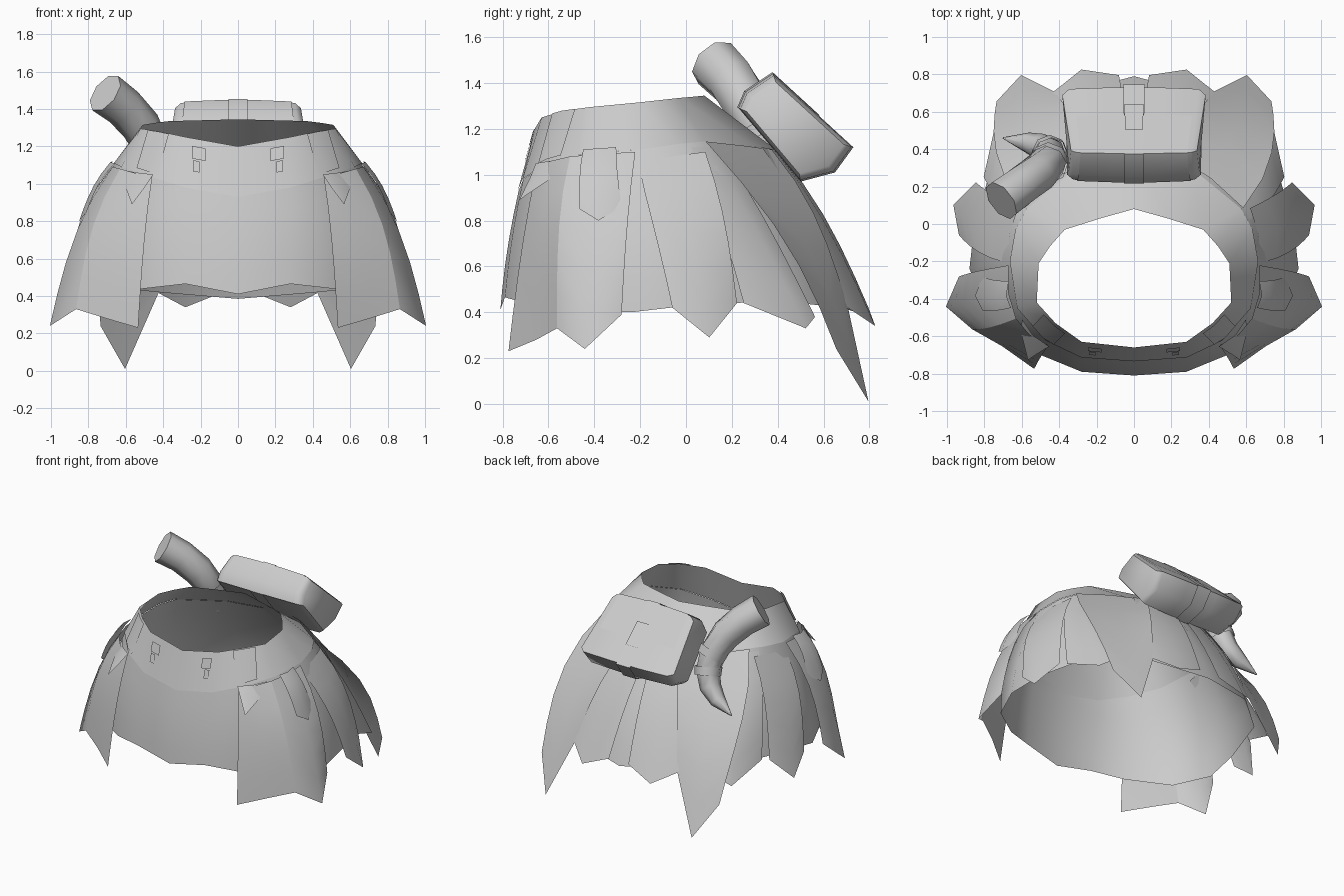
import bpy, bmesh, math
from mathutils import Vector

if "Cube" in bpy.data.objects:
    bpy.data.objects.remove(bpy.data.objects["Cube"])

GREY = (0.6, 0.6, 0.6, 1)
grey = bpy.data.materials.new("plain_grey")
grey.use_nodes = True
grey.diffuse_color = GREY
grey.node_tree.nodes["Principled BSDF"].inputs["Base Color"].default_value = GREY
parts = []


def loft(name, rows, closed=False, caps=False, mirror=False):
    """Skin a list of equal-length point rows."""
    bm = bmesh.new()
    grid = [[bm.verts.new(p) for p in row] for row in rows]
    n = len(rows[0])
    for a, b in zip(grid, grid[1:]):
        for i in range(n if closed else n - 1):
            j = (i + 1) % n
            bm.faces.new((a[i], a[j], b[j], b[i]))
    if caps:
        bm.faces.new(grid[0])
        bm.faces.new(grid[-1])
    bmesh.ops.recalc_face_normals(bm, faces=bm.faces)
    mesh = bpy.data.meshes.new(name)
    bm.to_mesh(mesh)
    bm.free()
    mesh.materials.append(grey)
    ob = bpy.data.objects.new(name, mesh)
    bpy.context.collection.objects.link(ob)
    if mirror:
        ob.modifiers.new("mirror", 'MIRROR')
    parts.append(ob)


def outward(p, d):
    """Push a point away from the vertical axis of the waist."""
    r = Vector((p[0], p[1] + 0.15, 0)).normalized()
    return Vector(p) + r * d


def flap(name, top_a, top_b, low_a, tip, low_b, bulges=(.05, .05), gap=0.012):
    """A hanging cloth panel with a pointed lower edge, on both sides."""
    top_a, top_b, low_a, tip, low_b = map(Vector, (top_a, top_b, low_a, tip, low_b))
    mid = outward((top_a + top_b) / 2, 0.02)
    first, last = bulges
    edges = ((top_a, low_a, first), (mid, tip, (first + last) / 2), (top_b, low_b, last))
    rows = []
    for k in range(6):
        t = k / 5
        rows.append([outward(a.lerp(b, t), (gap + bulge * 4 * t * (1 - t)) * (1 - 0.5 * t))
                     for a, b, bulge in edges])
    loft(name, rows, mirror=True)


# Waistband and underskirt, half rings from front to back
rim = [(0, -.66, 1.2), (.28, -.63, 1.25), (.42, -.53, 1.28), (.52, -.42, 1.295),
       (.51, -.21, 1.315), (.45, -.12, 1.325), (.37, -.03, 1.335), (.18, .03, 1.34), (0, .08, 1.345)]
waist = [(0, -.73, .93), (.28, -.71, .98), (.47, -.62, 1.04), (.62, -.45, 1.09),
         (.66, -.2, 1.11), (.63, -.03, 1.135), (.57, .08, 1.145), (.3, .3, 1.12), (0, .4, 1.1)]
hem = [(0, -.81, .41), (.28, -.79, .465), (.5, -.7, .44), (.76, -.5, .4),
       (.88, -.24, .4), (.85, .02, .43), (.73, .4, .45), (.42, .68, .42), (0, .79, .385)]
loft("waistband", [rim, [outward(p, .004) for p in waist]], mirror=True)
skirt_rows = []
for k in range(6):
    t = k / 5
    row = []
    for a, b in zip(waist, hem):
        bulge = 0.01 if a[1] < -.5 else 0.04
        row.append(outward(Vector(a).lerp(Vector(b), t), bulge * 4 * t * (1 - t)))
    skirt_rows.append(row)
loft("underskirt", skirt_rows, mirror=True)

# Hanging panels
flap("front_side_panel", (.45, -.64, 1.04), (.62, -.5, 1.08),
     (.53, -.77, .23), (.7, -.65, .28), (.86, -.56, .33), (.02, .07))
flap("side_panel", (.62, -.5, 1.08), (.66, -.22, 1.1),
     (.86, -.56, .33), (1, -.44, .24), (.93, -.28, .39), (.07, .08))
flap("rear_side_panel", (.66, -.21, 1.06), (.61, .08, 1.1),
     (.93, -.06, .42), (.96, .1, .29), (.84, .22, .44), (.07, .07))
flap("tucked_panel", (.61, .02, 1.12), (.5, .15, 1.12),
     (.8, .25, .44), (.74, .52, .33), (.66, .56, .38), (.05, .03), 0.008)
flap("back_corner_panel", (.57, .08, 1.145), (.2, .36, 1.11),
     (.73, .65, .24), (.6, .79, .01), (.42, .7, .42), (.15, .07), 0.015)
flap("back_panel", (.28, .32, 1.12), (.02, .39, 1.1),
     (.43, .7, .42), (.28, .82, .34), (.08, .79, .42), (.05, .05))
flap("side_tab", (.64, -.44, 1.11), (.65, -.3, 1.12),
     (.8, -.46, .85), (.84, -.38, .8), (.8, -.28, .86), (.03, .03), 0.02)
flap("belt_tail", (.44, -.64, 1.05), (.58, -.5, 1.07),
     (.5, -.68, .97), (.56, -.72, .89), (.6, -.56, 1), (0, 0), 0.02)


def band_point(x, t, lift):
    """Point on the front of the waistband at width x and drop t."""
    pts = [Vector(r).lerp(Vector(w), t) for r, w in zip(rim[:4], waist[:4])]
    a, b = next((a, b) for a, b in zip(pts, pts[1:]) if a.x <= x <= b.x)
    return outward(a.lerp(b, (x - a.x) / (b.x - a.x)), lift)


def band_plate(name, x0, x1, t0, t1, slant=0.0):
    rows = [[band_point(x + s, t, .015) for x in (x0, (x0 + x1) / 2, x1)]
            for t, s in ((t0, 0), (t1, slant))]
    loft(name, rows, mirror=True)


# Small fittings on the waistband
band_plate("buckle", .17, .24, .15, .4)
band_plate("buckle_tail", .2, .235, .43, .65)
band_plate("belt_loop", .36, .47, 0, .9, .06)

# Pouch: side outline in y, z, widening toward its lower end
outline = [(.23, 1.29), (.26, 1.36), (.38, 1.44), (.73, 1.12), (.65, 1.01), (.5, .97)]
cy = sum(p[0] for p in outline) / len(outline)
cz = sum(p[1] for p in outline) / len(outline)


def section(x, s, pts=outline):
    return [(x * (1.05 - .4 * abs(z - 1.12)), cy + (y - cy) * s, cz + (z - cz) * s) for y, z in pts]


ends = [(-.365, .85), (-.33, .97), (-.12, 1), (.12, 1), (.33, .97), (.365, .85)]
loft("pouch", [section(x, s) for x, s in ends], closed=True, caps=True)
loft("pouch_strap", [section(x, 1.06) for x in (-.055, .055)], closed=True)
lid = outline[:3] + [(.58, 1.257)]
loft("pouch_lid", [section(x, s, lid) for x, s in ((-.31, 1), (-.12, 1.03), (.12, 1.03), (.31, 1))])
loft("pouch_clasp", [section(x, 1.13, [(.5, 1.33), (.62, 1.22)]) for x in (-.05, .05)])

# Horn along a curved path, widest at its mouth
path = [Vector(p) for p in ((-.71, .125, 1.485), (-.61, .2, 1.41), (-.52, .265, 1.31), (-.455, .33, 1.18),
                            (-.45, .38, 1.06), (-.49, .41, .96), (-.57, .435, .89), (-.7, .46, .82))]
radii = [.115, .11, .107, .096, .084, .074, .055, .004]


def ring(p, direction, r):
    u = direction.cross(Vector((0, 1, 0))).normalized()
    v = direction.cross(u).normalized()
    angles = [i * math.pi / 4 for i in range(8)]
    return [p + (u * math.cos(a) + v * math.sin(a)) * r for a in angles]


def tangent(i):
    return (path[min(i + 1, len(path) - 1)] - path[max(i - 1, 0)]).normalized()


loft("horn", [ring(p, tangent(i), r) for i, (p, r) in enumerate(zip(path, radii))],
     closed=True, caps=True)
for i, name in ((3, "upper_horn_band"), (4, "lower_horn_band")):
    d = tangent(i)
    loft(name, [ring(path[i] + d * s, d, radii[i] + .01 - s * .08) for s in (-.03, .03)], closed=True)

# Smooth shading with sharp edges kept
bpy.ops.object.select_all(action='DESELECT')
for ob in parts:
    ob.select_set(True)
bpy.context.view_layer.objects.active = parts[0]
bpy.ops.object.shade_smooth_by_angle(angle=math.radians(55))
